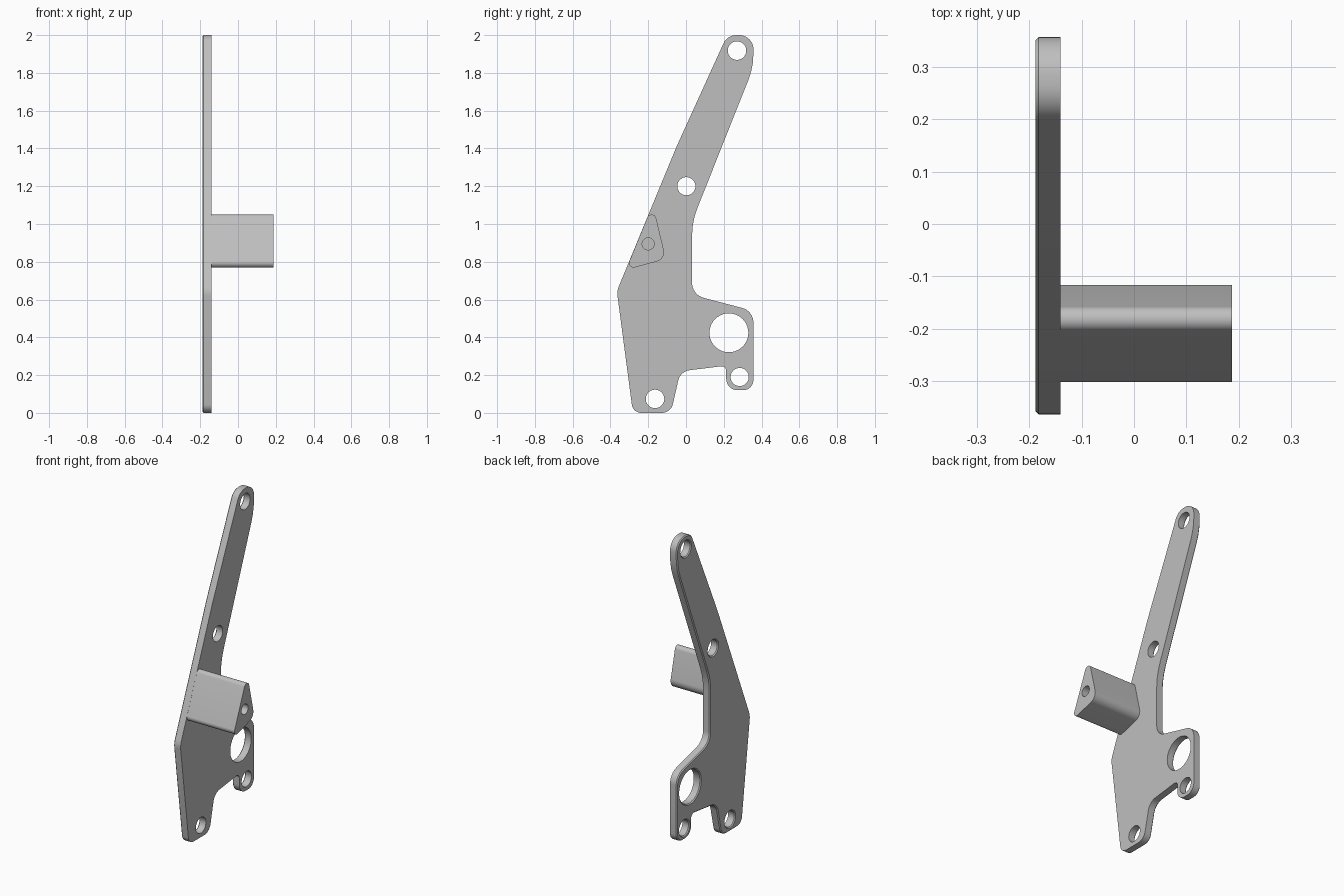
import bpy, bmesh, math
from mathutils import Vector

if "Cube" in bpy.data.objects:
    bpy.data.objects.remove(bpy.data.objects["Cube"])

GREY = (0.52, 0.52, 0.52, 1)
metal = bpy.data.materials.new("grey metal")
metal.use_nodes = True
metal.diffuse_color = GREY
metal.node_tree.nodes["Principled BSDF"].inputs["Base Color"].default_value = GREY


def rounded(corners):
    """Counterclockwise (y, z, radius) corners to an outline with tangent arcs."""
    pts = []
    for i, (y, z, r) in enumerate(corners):
        p = Vector((y, z))
        a = (Vector(corners[i - 1][:2]) - p).normalized()
        b = (Vector(corners[(i + 1) % len(corners)][:2]) - p).normalized()
        half = a.angle(b) / 2
        centre = p + (a + b).normalized() * (r / math.sin(half))
        start = p + a * (r / math.tan(half)) - centre
        turn = math.pi - 2 * half
        if a.x * b.y - a.y * b.x > 0:
            turn = -turn
        steps = max(3, math.ceil(abs(turn) / math.radians(9)))
        for k in range(steps + 1):
            t = turn * k / steps
            c, s = math.cos(t), math.sin(t)
            pts.append(centre + Vector((c * start.x - s * start.y,
                                        s * start.x + c * start.y)))
    return pts


def circle(y, z, r, n=40):
    """Clockwise, so that its outward side is the hole."""
    return [Vector((y + r * math.cos(t), z - r * math.sin(t)))
            for t in (math.tau * k / n for k in range(n))]


def inset(pts, d):
    """Move a loop into the material by d."""
    out = []
    for i, p in enumerate(pts):
        t = (pts[(i + 1) % len(pts)] - pts[i - 1]).normalized()
        out.append(p + Vector((-t.y, t.x)) * d)
    return out


def extrude_loops(name, loops, sections):
    """Sweep loops through (x, inset) sections and cap both ends."""
    bm = bmesh.new()
    ends = [[], []]
    for pts in loops:
        rings = [[bm.verts.new((x, p.x, p.y)) for p in (inset(pts, d) if d else pts)]
                 for x, d in sections]
        n = len(pts)
        for lo, hi in zip(rings, rings[1:]):
            for i in range(n):
                j = (i + 1) % n
                bm.faces.new((lo[i], lo[j], hi[j], hi[i]))
        for end, ring in zip(ends, (rings[0], rings[-1])):
            end += [bm.edges.get((ring[i], ring[(i + 1) % n])) for i in range(n)]
    for edges in ends:
        bmesh.ops.triangle_fill(bm, use_beauty=True, edges=edges)
    bmesh.ops.recalc_face_normals(bm, faces=bm.faces[:])
    mesh = bpy.data.meshes.new(name)
    bm.to_mesh(mesh)
    bm.free()
    mesh.materials.append(metal)
    obj = bpy.data.objects.new(name, mesh)
    bpy.context.collection.objects.link(obj)
    bpy.ops.object.select_all(action='DESELECT')
    obj.select_set(True)
    bpy.context.view_layer.objects.active = obj
    bpy.ops.object.shade_smooth_by_angle(angle=math.radians(30))
    return obj


# Flat bracket plate: foot, notch, rear lug, neck and long upper arm
plate = rounded([
    (-0.281, 0, 0.05), (-0.08, 0, 0.06), (-0.03, 0.22, 0.07), (0.213, 0.25, 0.025),
    (0.213, 0.12, 0.06), (0.357, 0.12, 0.055), (0.357, 0.54, 0.08),
    (0.032, 0.625, 0.083), (0.032, 1.013, 0.39), (0.357, 1.83, 0.37),
    (0.357, 2, 0.075), (0.218, 2, 0.075), (-0.05, 1.41, 0.6), (-0.366, 0.645, 0.1)])
holes = [circle(0.27, 1.918, 0.049), circle(0.002, 1.2, 0.048),
         circle(0.227, 0.424, 0.103), circle(0.284, 0.19, 0.048),
         circle(-0.164, 0.074, 0.049)]
# Outer face has a fine chamfer on its rim and holes
extrude_loops("bracket_plate", [plate] + holes,
              [(-0.188, 0.006), (-0.182, 0), (-0.14, 0)])

# Rounded triangular boss with a bore that ends at the plate
boss = rounded([(-0.319, 0.757, 0.025), (-0.1065, 0.815, 0.05), (-0.1755, 1.105, 0.0245)])
extrude_loops("side_boss", [boss, circle(-0.2, 0.895, 0.032)], [(-0.14, 0), (0.187, 0)])
